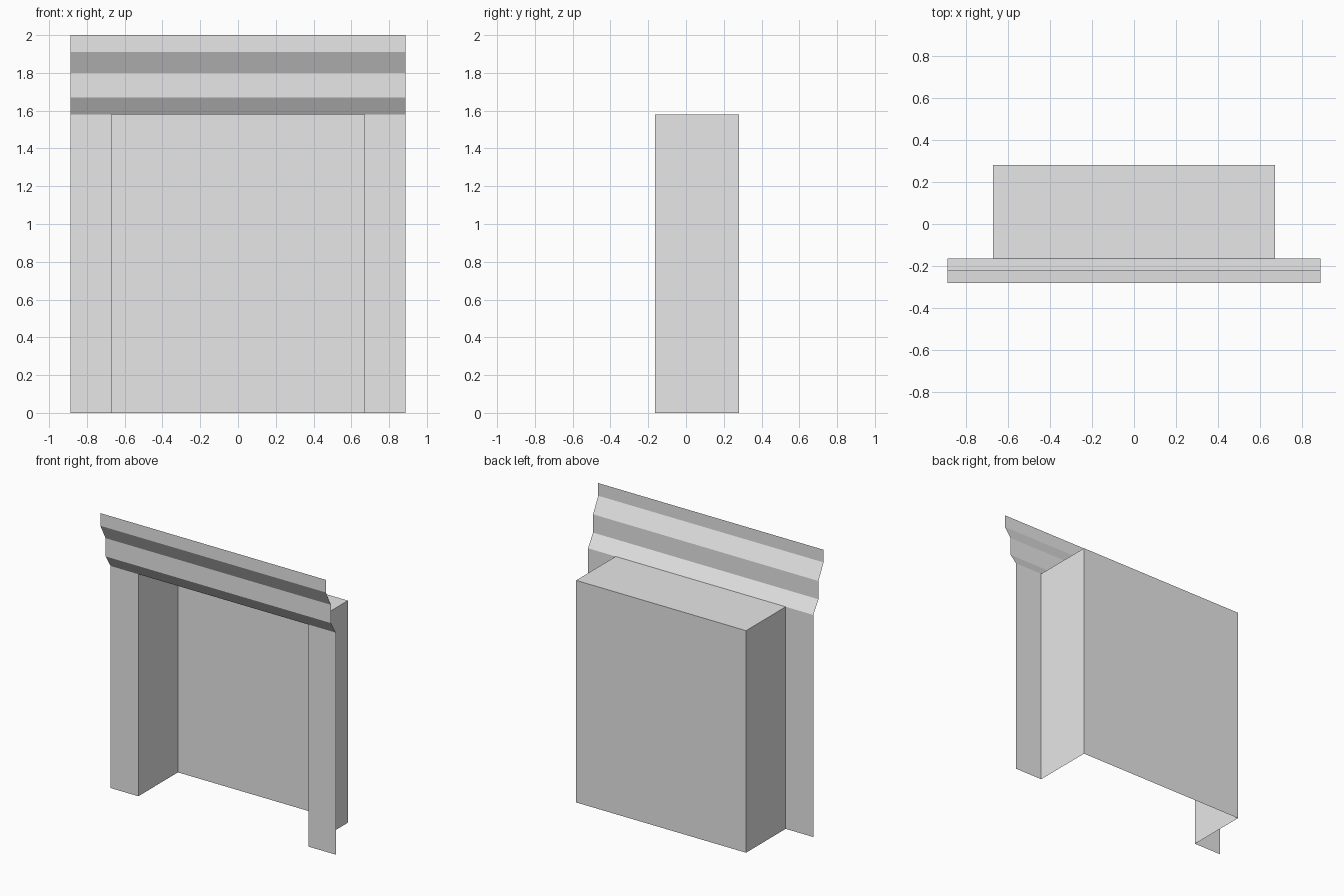
import bpy

if "Cube" in bpy.data.objects:
    bpy.data.objects.remove(bpy.data.objects["Cube"])

W, NICHE_W = 0.887, 0.669      # half widths of the front and of the recess
TOP = 1.58                     # top of the recess
FACE_Y, BACK_Y = -0.165, 0.28  # front plane and back of the recess

grey = bpy.data.materials.new("plain grey")
grey.diffuse_color = (0.8, 0.8, 0.8, 1)
grey.use_nodes = True
grey.node_tree.nodes["Principled BSDF"].inputs["Base Color"].default_value = grey.diffuse_color


def sheet(name, profile, offset):
    """Sweep an open profile into a strip of flat, single-sided faces."""
    n = len(profile)
    verts = list(profile) + [tuple(a + b for a, b in zip(p, offset)) for p in profile]
    faces = [(i, i + 1, n + i + 1, n + i) for i in range(n - 1)]
    mesh = bpy.data.meshes.new(name)
    mesh.from_pydata(verts, [], faces)
    mesh.materials.append(grey)
    obj = bpy.data.objects.new(name, mesh)
    bpy.context.collection.objects.link(obj)
    return obj


# Flat jambs on both sides of the opening
for side, x in (("left", -W), ("right", NICHE_W)):
    sheet(side + "_jamb", [(x, FACE_Y, 0), (x + W - NICHE_W, FACE_Y, 0)], (0, 0, TOP))

# Recess walls: side, back, side, open at the front and the bottom
sheet("recess_walls", [(-NICHE_W, FACE_Y, 0), (-NICHE_W, BACK_Y, 0),
                       (NICHE_W, BACK_Y, 0), (NICHE_W, FACE_Y, 0)], (0, 0, TOP))

# Recess ceiling
sheet("recess_ceiling", [(-NICHE_W, FACE_Y, TOP), (-NICHE_W, BACK_Y, TOP)],
      (2 * NICHE_W, 0, 0))

# Stepped cornice stretching across the full width
steps = [(-0.28, 2.0), (-0.28, 1.91), (-0.222, 1.80), (-0.222, 1.67), (FACE_Y, TOP)]
sheet("cornice", [(-W, y, z) for y, z in steps], (2 * W, 0, 0))
